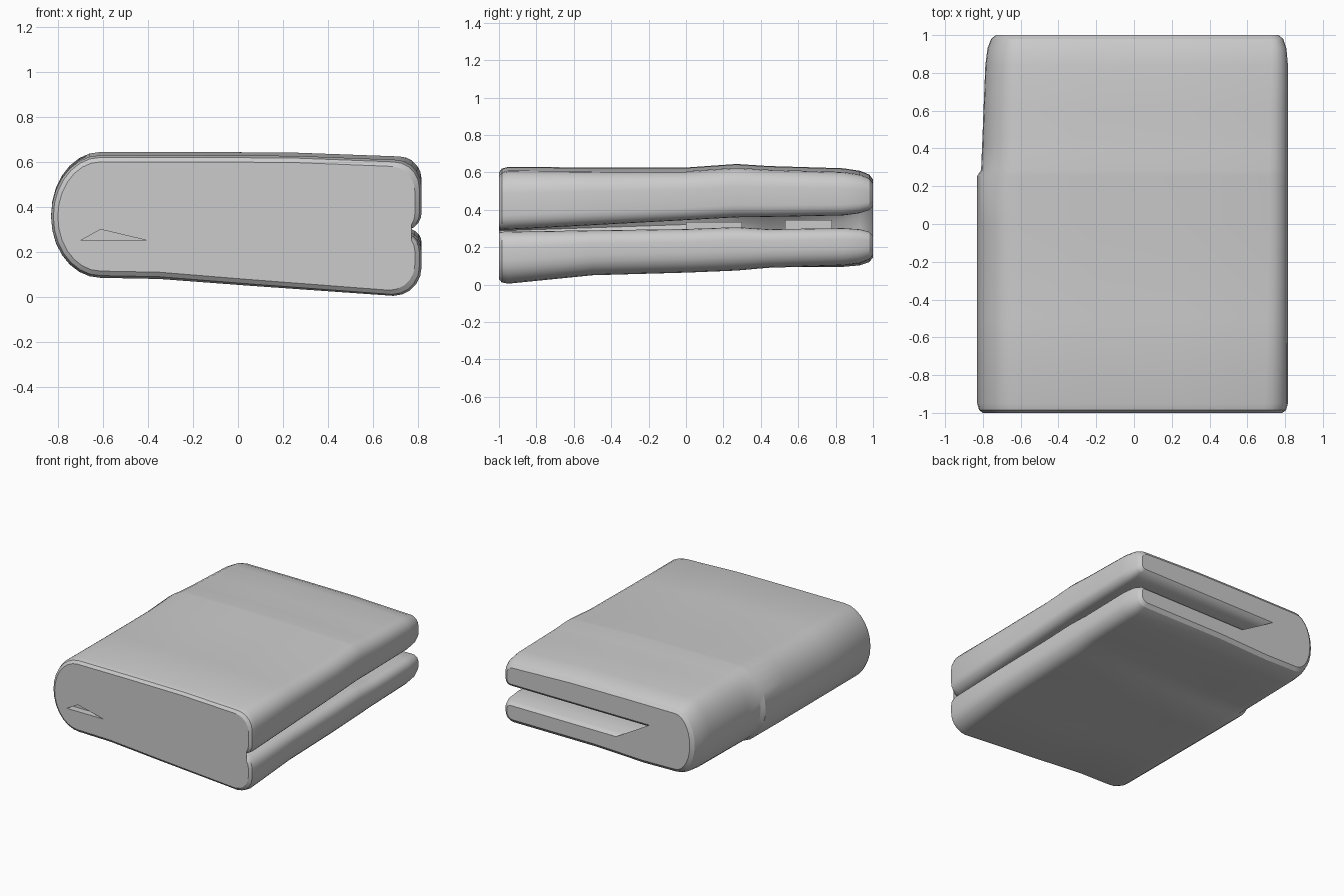
import bpy, bmesh
from math import sin, cos, pi

if "Cube" in bpy.data.objects:
    bpy.data.objects.remove(bpy.data.objects["Cube"])


def make_object(name, bm):
    bmesh.ops.recalc_face_normals(bm, faces=bm.faces)
    me = bpy.data.meshes.new(name)
    bm.to_mesh(me)
    bm.free()
    ob = bpy.data.objects.new(name, me)
    bpy.context.collection.objects.link(ob)
    return ob


def prism(bm, outline, y0, y1):
    """Extrude an x-z outline from y0 to y1."""
    loft(bm, [[(x, y, z) for x, z in outline] for y in (y0, y1)])


def loft(bm, sections):
    rings = [[bm.verts.new(p) for p in s] for s in sections]
    n = len(rings[0])
    for a, b in zip(rings, rings[1:]):
        for i in range(n):
            j = (i + 1) % n
            bm.faces.new((a[i], a[j], b[j], b[i]))
    caps = [bm.faces.new(rings[0]), bm.faces.new(rings[-1])]
    bmesh.ops.triangulate(bm, faces=caps)


def arc(cx, cz, rx, rz, a0, a1, n):
    return [(cx + rx * cos(a0 + (a1 - a0) * i / n), cz + rz * sin(a0 + (a1 - a0) * i / n))
            for i in range(n + 1)]


def layer_end(x, z0, z1, low, high):
    """Rounded free edge of one layer, from its underside to its top."""
    rl, rh = low * (z1 - z0), high * (z1 - z0)
    return (arc(x - rl, z0 + rl, rl, rl, -pi / 2, 0, 5)
            + arc(x - rh, z1 - rh, rh, rh, 0, pi / 2, 5))


# Keys along the depth: y, underside, gap bottom, gap top, gap depth, top
KEYS = ((-1, 0, .283, .292, .43, .63),
        (-.5, .05, .29, .318, .42, .626),
        (0, .064, .297, .345, .38, .626),
        (.27, .075, .307, .36, .27, .645),
        (.44, .09, .296, .362, .05, .634),
        (.84, .102, .302, .37, -.48, .622),
        (1, .11, .302, .38, -.54, .612))


def section(y, inset):
    """C-shaped fold section at y, shrunk by inset near the ends."""
    a, b = next((p, q) for p, q in zip(KEYS, KEYS[1:]) if y <= q[0])
    t = (y - a[0]) / (b[0] - a[0])
    zb, g0, g1, xg, zt = (u + (v - u) * t for u, v in zip(a[1:], b[1:]))
    # the wrap on the spine stops at a step
    xl, zl = (-.83, .085) if y < .27 else (-.81 + .04 * (y - .27), .1)
    gap = inset * (.8 if y > 0 else .1)
    xl, xr, zl, zb, zt = xl + inset, .815 - inset, zl + inset, zb + inset, zt - inset
    g0, g1, xg = g0 - gap, g1 + gap, xg - gap
    pts = [(-.35, zl - .005), (.05, (zl + zb) / 2 + .005)]
    pts += layer_end(xr, zb, g0, .45, .3)
    pts += [(xg, g0), (xg - .01, (g0 + g1) / 2), (xg, g1)]
    pts += layer_end(xr, g1, zt - .02, .25, .38)
    pts += [(.25, zt - .003), (-.2, zt)]
    pts += arc(-.61, (zt + zl) / 2, -.61 - xl, (zt - zl) / 2, pi / 2, 3 * pi / 2, 14)
    return [(x, y, z) for x, z in pts]


# Folded body: two layers joined by a rounded fold on the left
ends = {-1: .03, -.985: .01, .93: .008, .98: .025, 1: .05}
ys = sorted([*ends, -.95, -.5, 0, .255, .285, .42, .445, .6, .84])
bm = bmesh.new()
loft(bm, [section(y, ends.get(y, 0)) for y in ys])
body = make_object("folded_body", bm)

# Small tucked pocket at the front end of the fold
bm = bmesh.new()
prism(bm, ((-.70, .25), (-.40, .25), (-.61, .30)), -1.05, -.95)
cutter = make_object("pocket_cutter", bm)
cutter.hide_render = True
cutter.hide_set(True)
mod = body.modifiers.new("pocket", 'BOOLEAN')
mod.operation = 'DIFFERENCE'
mod.object = cutter

# Creases bunched up inside the open side
for k, (y0, y1, z1) in enumerate(((0, .3, .335), (.53, .78, .345))):
    bm = bmesh.new()
    prism(bm, ((.1, .29), (.6, .29), (.6, z1), (.1, z1)), y0, y1)
    make_object(f"inner_crease_{k + 1}", bm)

bpy.context.view_layer.objects.active = body
body.select_set(True)
bpy.ops.object.shade_smooth_by_angle(angle=0.5)
